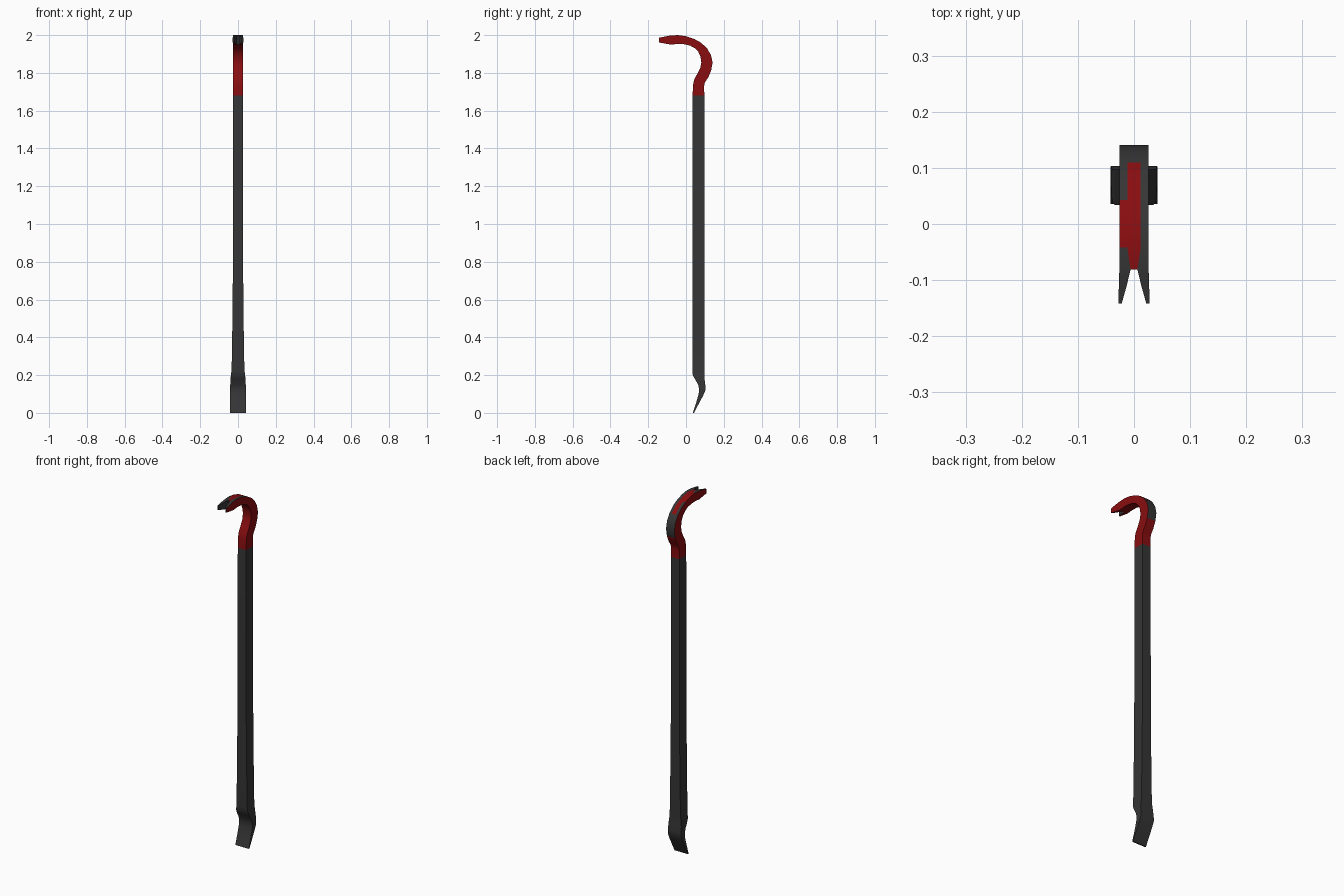
import bpy, bmesh, math

if "Cube" in bpy.data.objects:
    bpy.data.objects.remove(bpy.data.objects["Cube"])


def material(name, rgb):
    m = bpy.data.materials.new(name)
    m.diffuse_color = (*rgb, 1)
    m.use_nodes = True
    m.node_tree.nodes["Principled BSDF"].inputs["Base Color"].default_value = m.diffuse_color
    return m


STEEL, RED = 0, 1
PAINT_START = 1.68

# Stations up the bar: inner y, z, outer y, z, half width
body = [
    (.036, .000, .042, .000, .042),   # chisel edge
    (.054, .055, .066, .045, .042),
    (.067, .100, .090, .090, .042),
    (.070, .125, .102, .118, .042),
    (.064, .150, .103, .140, .041),
    (.048, .178, .099, .175, .040),
    (.036, .200, .097, .205, .037),
    (.034, .225, .097, .225, .034),
    (.034, .380, .097, .380, .031),
    (.034, .760, .097, .760, .027),   # straight shaft
    (.035, PAINT_START, .097, PAINT_START, .026),
    (.037, 1.735, .096, 1.730, .026),  # start of the hook
    (.043, 1.765, .100, 1.750, .026),
    (.060, 1.795, .118, 1.776, .026),
    (.075, 1.825, .133, 1.812, .026),
    (.081, 1.855, .141, 1.855, .026),
    (.077, 1.885, .132, 1.895, .026),
    (.065, 1.912, .110, 1.932, .026),
    (.045, 1.932, .079, 1.960, .026),
    (.020, 1.945, .043, 1.980, .026),
    (-.012, 1.952, .000, 1.994, .026),
    (-.045, 1.953, -.042, 2.000, .026),
    (-.080, 1.950, -.081, 1.998, .026),  # root of the claw notch
]
# Claw prongs: the same, plus the inner half gap
claw = [
    (-.093, 1.952, -.093, 1.996, .0265, .009),
    (-.110, 1.955, -.110, 1.993, .027, .013),
    (-.142, 1.961, -.142, 1.986, .028, .022),
]

bm = bmesh.new()


def ring(s, a, b):
    """Row of four inner and four outer points across the bar."""
    xs = (-s[4], a, b, s[4])
    return ([bm.verts.new((x, s[0], s[1])) for x in xs],
            [bm.verts.new((x, s[2], s[3])) for x in xs])


def face(verts, mat):
    bm.faces.new(verts).material_index = mat


def outer_colour(col, p):
    """Paint is worn off the bend and one edge of the hook's outer face."""
    y, z = p.y, p.z
    if z < 1.80:
        return RED
    if col == 2 or y > (.06 if col == 0 else .095):
        return STEEL
    return STEEL if col == 0 and y < -.055 else RED


# Shaft, chisel and hook
rings = []
for i, s in enumerate(body):
    last = i == len(body) - 1
    a, b = (-.006, .006) if last else (-.012, .012)
    rings.append(ring(s, a, b))
for (i0, o0), (i1, o1) in zip(rings, rings[1:]):
    painted = i0[0].co.z >= PAINT_START - .001
    base = RED if painted else STEEL
    for c in range(3):
        face((i0[c], i0[c+1], i1[c+1], i1[c]), base)
        mid = (o0[c].co + o1[c].co) / 2
        face((o0[c+1], o0[c], o1[c], o1[c+1]), outer_colour(c, mid) if painted else STEEL)
    for c in (0, 3):
        face((i0[c], i1[c], o1[c], o0[c]), base)
i0, o0 = rings[0]
for c in range(3):
    face((i0[c], i0[c+1], o0[c+1], o0[c]), STEEL)

# Split claw: notch wall and two prongs
i0, o0 = rings[-1]
face((i0[1], i0[2], o0[2], o0[1]), STEEL)
prev = rings[-1]
for s in claw:
    cur = ring(s, -s[5], s[5])
    (i0, o0), (i1, o1) = prev, cur
    for c in (0, 2):
        face((i0[c], i0[c+1], i1[c+1], i1[c]), RED)
        face((o0[c+1], o0[c], o1[c], o1[c+1]), STEEL)
    for c, mat in ((0, RED), (1, STEEL), (2, STEEL), (3, RED)):
        face((i0[c], i1[c], o1[c], o0[c]), mat)
    prev = cur
for c in (0, 2):
    i1, o1 = prev
    face((i1[c], i1[c+1], o1[c+1], o1[c]), STEEL)

bmesh.ops.recalc_face_normals(bm, faces=bm.faces[:])
mesh = bpy.data.meshes.new("pry_bar")
bm.to_mesh(mesh)
bm.free()
mesh.materials.append(material("dark steel", (.036, .036, .036)))
mesh.materials.append(material("red paint", (.25, .004, .005)))
bar = bpy.data.objects.new("pry_bar", mesh)
bpy.context.collection.objects.link(bar)
bpy.context.view_layer.objects.active = bar
bar.select_set(True)
bpy.ops.object.shade_smooth_by_angle(angle=math.radians(35))
